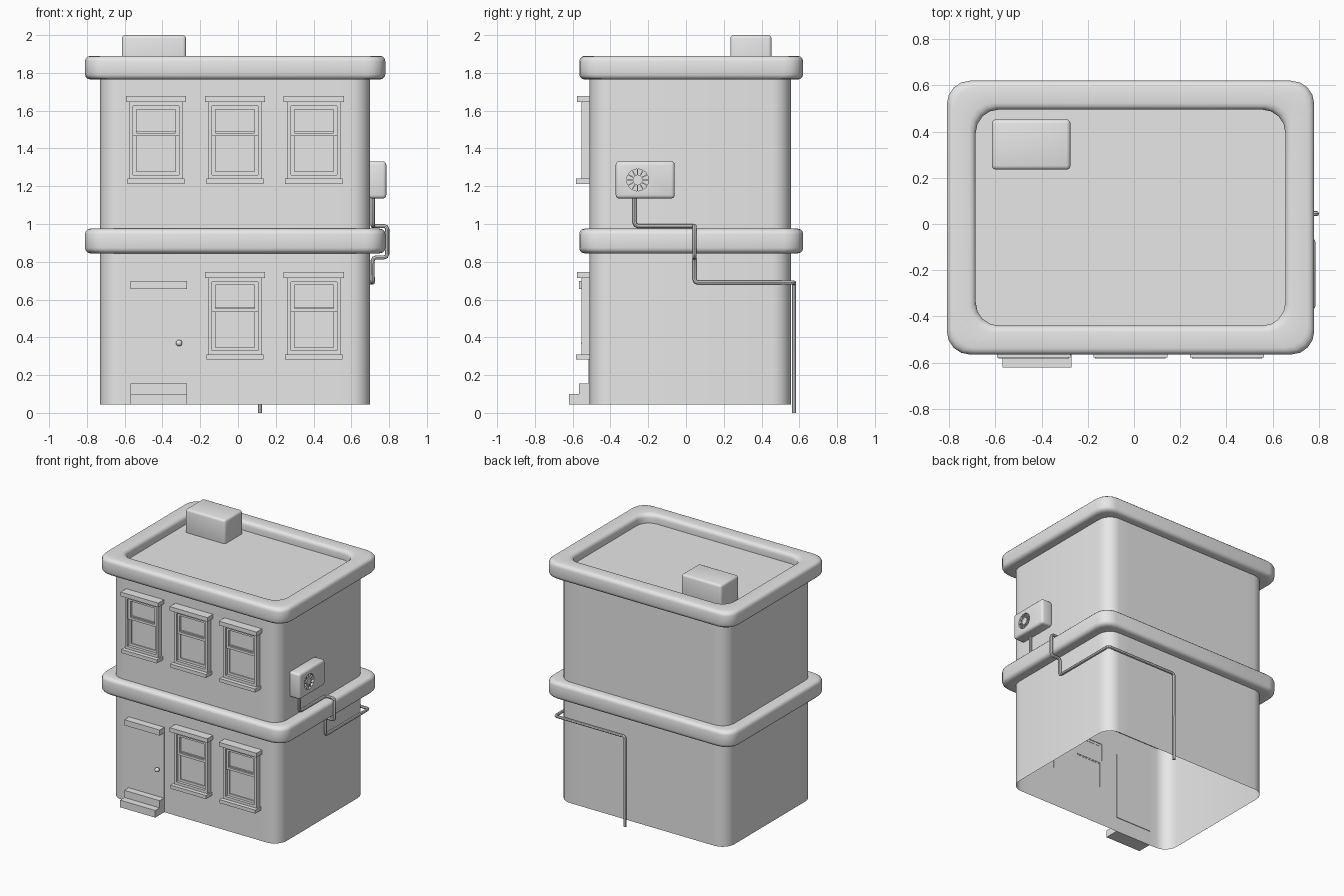
import bpy, bmesh, math
from mathutils import Vector, Matrix

cube = bpy.data.objects.get("Cube")
if cube:
    bpy.data.objects.remove(cube, do_unlink=True)

grey = bpy.data.materials.new("light_grey")
grey.use_nodes = True
grey.diffuse_color = (0.8, 0.8, 0.8, 1)
grey.node_tree.nodes["Principled BSDF"].inputs["Base Color"].default_value = (0.8, 0.8, 0.8, 1)


def finish(name, bm, smooth=True):
    bmesh.ops.recalc_face_normals(bm, faces=bm.faces[:])
    mesh = bpy.data.meshes.new(name)
    bm.to_mesh(mesh)
    bm.free()
    mesh.materials.append(grey)
    ob = bpy.data.objects.new(name, mesh)
    bpy.context.collection.objects.link(ob)
    bpy.ops.object.select_all(action='DESELECT')
    ob.select_set(True)
    bpy.context.view_layer.objects.active = ob
    if smooth:
        bpy.ops.object.shade_smooth_by_angle(angle=math.radians(35))
    return ob


def add_box(bm, x, y, z, bevel=0):
    size = Matrix.Diagonal((x[1] - x[0], y[1] - y[0], z[1] - z[0], 1))
    mid = Matrix.Translation((sum(x) / 2, sum(y) / 2, sum(z) / 2))
    verts = bmesh.ops.create_cube(bm, size=1, matrix=mid @ size)["verts"]
    if bevel:
        edges = list({e for v in verts for e in v.link_edges})
        bmesh.ops.bevel(bm, geom=edges, offset=bevel, segments=3, profile=0.5, affect='EDGES')


def add_ring(bm, cx, half, z, width, y):
    # rectangular frame made of two posts and two rails
    for s in (-1, 1):
        add_box(bm, sorted((cx + s * half, cx + s * (half - width))), y, z)
    for a, b in ((z[0], z[0] + width), (z[1] - width, z[1])):
        add_box(bm, (cx - half + width, cx + half - width), y, (a, b))


def rounded_loop(bm, x, y, r, z, seg):
    pts = []
    corners = ((x[1], y[1], -1, -1), (x[0], y[1], 1, -1), (x[0], y[0], 1, 1), (x[1], y[0], -1, 1))
    for k, (px, py, sx, sy) in enumerate(corners):
        for i in range(seg + 1):
            a = math.pi / 2 * (k + i / seg)
            pts.append(bm.verts.new((px + sx * r + r * math.cos(a), py + sy * r + r * math.sin(a), z)))
    return pts


def bridge(bm, a, b):
    n = len(a)
    return [bm.faces.new((a[i], a[(i + 1) % n], b[(i + 1) % n], b[i])) for i in range(n)]


FRONT = -0.51
WX, WY = (-0.73, 0.70), (FRONT, 0.555)
ROOF = 1.82
DOOR_X, DOOR_Z = (-0.57, -0.27), (0.155, 0.66)
COLUMNS = (-0.434, -0.016, 0.402)
windows = [("upper", i, c, 1.213) for i, c in enumerate(COLUMNS)]
windows += [("lower", i, c, 0.282) for i, c in enumerate(COLUMNS) if i > 0]

# wall shell, open below, with window and door openings
openings = [((c - 0.12, c + 0.12), (z + 0.04, z + 0.42)) for _, _, c, z in windows]
openings.append((DOOR_X, DOOR_Z))
bm = bmesh.new()
bridge(bm, rounded_loop(bm, WX, WY, 0.1, 0.045, 6), rounded_loop(bm, WX, WY, 0.1, ROOF, 6))
for axis in (0, 2):
    for cut in sorted({c for o in openings for c in o[axis // 2]}):
        co, no = Vector(), Vector()
        co[axis], no[axis] = cut, 1
        bmesh.ops.bisect_plane(bm, geom=bm.verts[:] + bm.edges[:] + bm.faces[:],
                               plane_co=co, plane_no=no)
holes = []
for f in bm.faces:
    c = f.calc_center_median()
    if abs(c.y - FRONT) < 0.001 and any(ox[0] < c.x < ox[1] and oz[0] < c.z < oz[1] for ox, oz in openings):
        holes.append(f)
bmesh.ops.delete(bm, geom=holes, context='FACES')
finish("walls", bm)

# flat roof
bm = bmesh.new()
bm.faces.new(rounded_loop(bm, WX, WY, 0.1, ROOF, 6))
finish("roof", bm, False)


# rounded ledges around the building
def ledge(name, z0, z1):
    bm = bmesh.new()
    width, r = 0.125, 0.028
    section = []
    corners = ((width, z1, -1, -1), (0, z1, 1, -1), (0, z0, 1, 1), (width, z0, -1, 1))
    for k, (px, pz, sx, sz) in enumerate(corners):
        for i in range(4):
            a = math.pi / 2 * (k + i / 3)
            section.append((px + sx * r + r * math.cos(a), pz + sz * r + r * math.sin(a)))
    loops = [rounded_loop(bm, (-0.685 - o, 0.655 + o), (-0.44 - o, 0.495 + o), 0.1, z, 4)
             for o, z in section]
    for a, b in zip(loops, loops[1:] + loops[:1]):
        bridge(bm, a, b)
    finish(name, bm)


ledge("roof_ledge", 1.765, 1.89)
ledge("middle_ledge", 0.845, 0.975)

# rooftop box
bm = bmesh.new()
add_box(bm, (-0.615, -0.275), (0.235, 0.453), (ROOF - 0.02, 2.0), 0.018)
finish("rooftop_box", bm)

# windows: lintel, sill, casing, two sashes and glass
for row, i, c, z in windows:
    bm = bmesh.new()
    add_box(bm, (c - 0.16, c + 0.16), (-0.578, FRONT), (z + 0.432, z + 0.464))
    add_box(bm, (c - 0.152, c + 0.152), (-0.583, FRONT), (z, z + 0.027))
    add_ring(bm, c, 0.142, (z + 0.027, z + 0.432), 0.02, (-0.552, FRONT))
    add_ring(bm, c, 0.122, (z + 0.252, z + 0.412), 0.018, (-0.54, -0.515))
    add_ring(bm, c, 0.122, (z + 0.047, z + 0.278), 0.018, (-0.53, -0.513))
    add_box(bm, (c - 0.122, c + 0.122), (-0.522, -0.517), (z + 0.047, z + 0.412))
    finish(f"{row}_window_{i + 1}", bm, False)

# door, lintel, knob and steps
bm = bmesh.new()
add_box(bm, DOOR_X, (-0.515, -0.505), DOOR_Z)
finish("door", bm, False)
bm = bmesh.new()
add_box(bm, (-0.57, -0.27), (-0.567, FRONT), (0.655, 0.698))
finish("door_lintel", bm, False)
bm = bmesh.new()
bmesh.ops.create_uvsphere(bm, u_segments=16, v_segments=10, radius=0.017,
                          matrix=Matrix.Translation((-0.312, -0.538, 0.37)))
add_box(bm, (-0.318, -0.306), (-0.53, -0.512), (0.364, 0.376))
finish("door_knob", bm)
bm = bmesh.new()
add_box(bm, (-0.57, -0.27), (-0.567, FRONT), (0.10, 0.155))
add_box(bm, (-0.57, -0.27), (-0.62, FRONT), (0.045, 0.10))
finish("door_steps", bm, False)


# cooling unit with a recessed fan
def add_disc(bm, radius, x0, x1):
    place = Matrix.Translation(((x0 + x1) / 2, -0.256, 1.233)) @ Matrix.Rotation(math.pi / 2, 4, 'Y')
    bmesh.ops.create_cone(bm, cap_ends=True, segments=24, radius1=radius, radius2=radius,
                          depth=x1 - x0, matrix=place)


bm = bmesh.new()
add_disc(bm, 0.058, 0.765, 0.85)
cutter = finish("fan_cutter", bm, False)
cutter.hide_render = True
bm = bmesh.new()
add_box(bm, (0.69, 0.785), (-0.372, -0.06), (1.135, 1.332), 0.018)
unit = finish("cooling_unit", bm, False)
mod = unit.modifiers.new("fan_recess", 'BOOLEAN')
mod.operation, mod.object, mod.solver = 'DIFFERENCE', cutter, 'EXACT'
bpy.ops.object.modifier_apply(modifier=mod.name)
bpy.data.objects.remove(cutter, do_unlink=True)
bpy.ops.object.shade_smooth_by_angle(angle=math.radians(35))

bm = bmesh.new()
add_disc(bm, 0.026, 0.76, 0.782)
hub = Vector((0.774, -0.256, 1.233))
for k in range(12):
    turn = Matrix.Rotation(k * math.tau / 12, 4, 'X')
    place = Matrix.Translation(hub) @ turn @ Matrix.Translation((0, 0.04, 0))
    bmesh.ops.create_cube(bm, size=1, matrix=place @ Matrix.Diagonal((0.01, 0.036, 0.006, 1)))
finish("cooling_fan", bm, False)

# drain pipe over the ledge and round the back
path = [Vector(p) for p in (
    (0.713, -0.272, 1.15), (0.713, -0.272, 0.99), (0.713, 0.045, 0.99), (0.79, 0.045, 0.99),
    (0.79, 0.045, 0.823), (0.713, 0.045, 0.823), (0.713, 0.045, 0.69), (0.713, 0.572, 0.69),
    (0.117, 0.572, 0.69), (0.117, 0.572, 0.0))]
points = [path[0]]
for a, p, b in zip(path, path[1:], path[2:]):
    u, v = (a - p).normalized() * 0.018, (b - p).normalized() * 0.018
    points += [p + u, p + (u + v) * 0.29, p + v]
points.append(path[-1])
curve = bpy.data.curves.new("drain_pipe", 'CURVE')
curve.dimensions = '3D'
curve.bevel_depth = 0.011
curve.bevel_resolution = 2
curve.use_fill_caps = True
spline = curve.splines.new('POLY')
spline.points.add(len(points) - 1)
for sp, p in zip(spline.points, points):
    sp.co = (*p, 1)
curve.materials.append(grey)
pipe = bpy.data.objects.new("drain_pipe", curve)
bpy.context.collection.objects.link(pipe)
bpy.ops.object.select_all(action='DESELECT')
pipe.select_set(True)
bpy.context.view_layer.objects.active = pipe
bpy.ops.object.convert(target='MESH')
bpy.ops.object.shade_smooth_by_angle(angle=math.radians(40))
